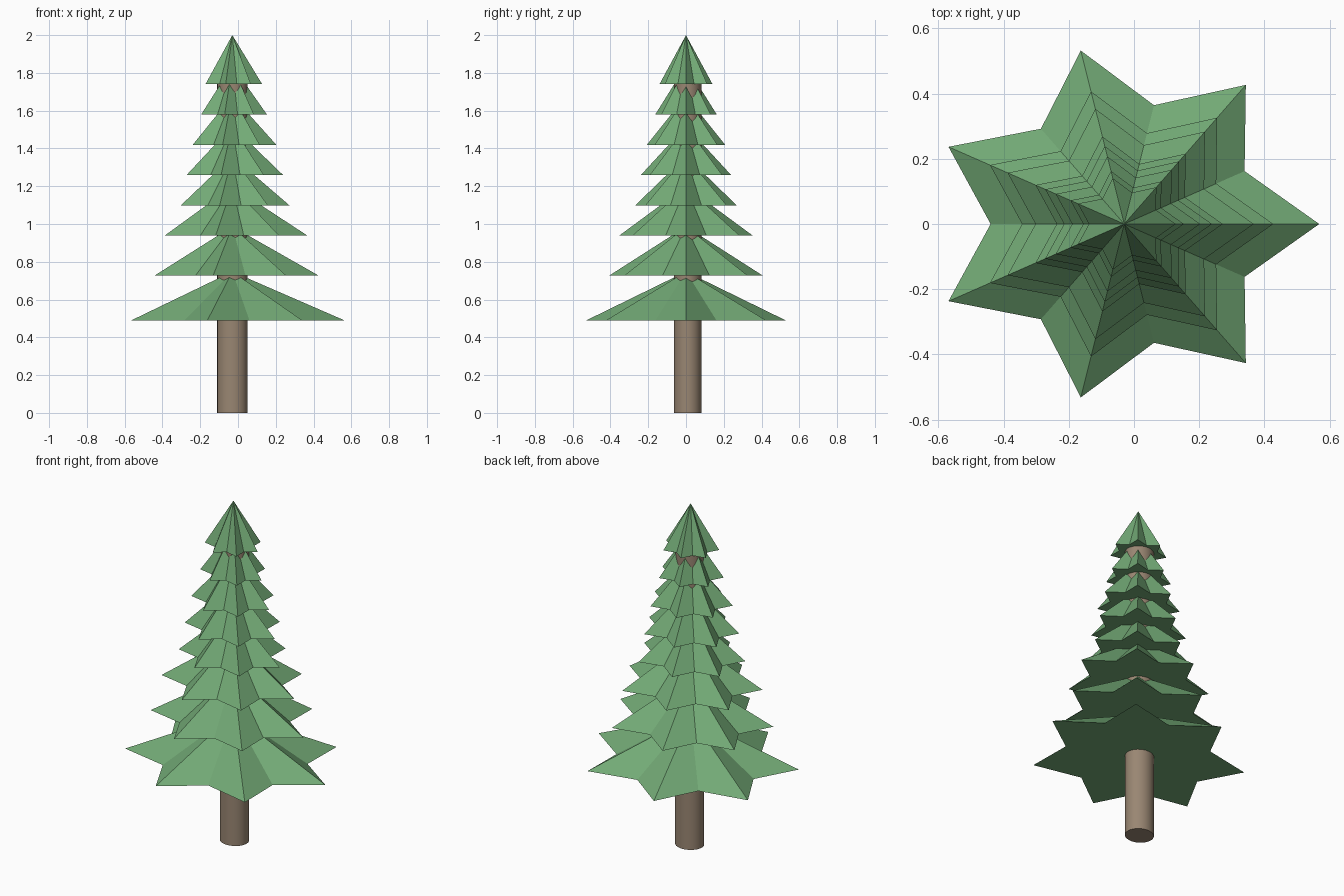
import bpy, bmesh
from math import pi, cos, sin

if "Cube" in bpy.data.objects:
    bpy.data.objects.remove(bpy.data.objects["Cube"])

CX = -0.03          # tree axis
SQUASH = 0.912      # tree is slightly narrower front to back
TIER_HEIGHT = 0.26
POINTS = 7


def material(name, color):
    m = bpy.data.materials.new(name)
    m.diffuse_color = color
    m.use_nodes = True
    m.node_tree.nodes["Principled BSDF"].inputs["Base Color"].default_value = m.diffuse_color
    return m


def star_tier(name, z, radius, mat):
    """Seven-pointed star base rising to a single apex."""
    bm = bmesh.new()
    ring = []
    for i in range(2 * POINTS):
        r = radius if i % 2 == 0 else radius * 0.685
        a = pi * i / POINTS
        ring.append(bm.verts.new((r * cos(a), r * sin(a) * SQUASH, 0)))
    apex = bm.verts.new((0, 0, TIER_HEIGHT))
    for i, v in enumerate(ring):
        bm.faces.new((v, ring[(i + 1) % len(ring)], apex))
    bm.faces.new(ring[::-1])
    me = bpy.data.meshes.new(name)
    bm.to_mesh(me)
    bm.free()
    me.materials.append(mat)
    ob = bpy.data.objects.new(name, me)
    ob.location = (CX, 0, z)
    bpy.context.collection.objects.link(ob)


green = material("needles", (0.17, 0.40, 0.18, 1))
brown = material("bark", (0.32, 0.24, 0.17, 1))

# Foliage tiers, bottom to top: base height, tip radius
tiers = [(0.488, 0.598), (0.727, 0.457), (0.939, 0.397), (1.099, 0.302),
         (1.259, 0.269), (1.419, 0.233), (1.580, 0.183), (1.740, 0.158)]
for n, (z, r) in enumerate(tiers, 1):
    star_tier(f"foliage_tier_{n}", z, r, green)

# Trunk
TOP = 1.76
bpy.ops.mesh.primitive_cylinder_add(vertices=32, radius=0.08, depth=TOP,
                                    location=(CX, 0.009, TOP / 2))
trunk = bpy.context.object
trunk.name = "trunk"
trunk.scale.y = SQUASH
trunk.data.materials.append(brown)
bpy.ops.object.shade_smooth_by_angle(angle=pi / 6)
